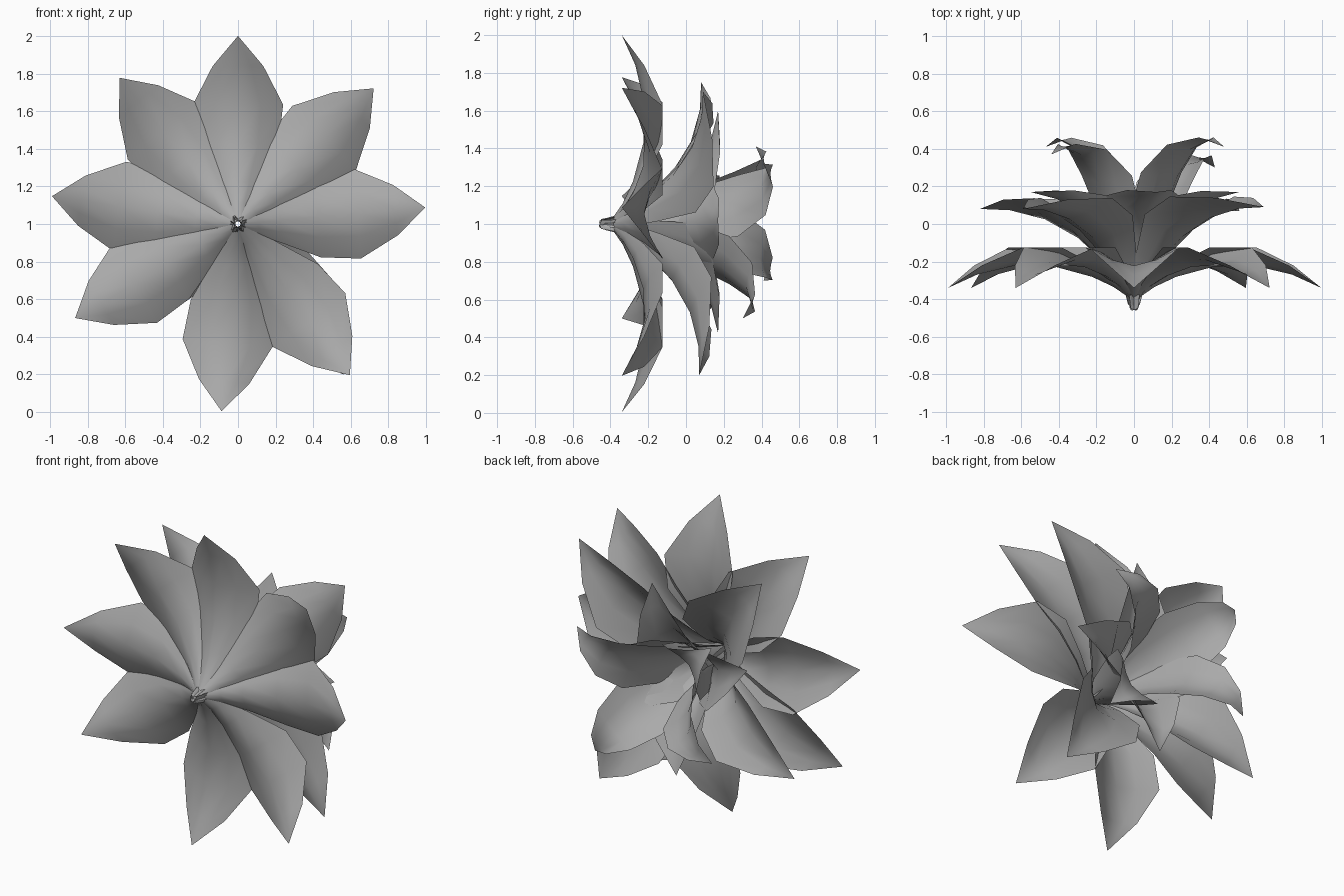
import bpy, bmesh, math
from mathutils import Vector

if "Cube" in bpy.data.objects:
    bpy.data.objects.remove(bpy.data.objects["Cube"])

# petal templates: (position along chord, half width, arch height, cup depth)
OPEN = [(0.0, 0.035, 0.0, 0.02), (0.1, 0.07, 0.07, 0.035), (0.22, 0.12, 0.125, 0.05),
        (0.43, 0.215, 0.175, 0.085), (0.644, 0.24, 0.165, 0.08),
        (0.845, 0.135, 0.095, 0.04)]
HOOKED = [(0.0, 0.03, 0.0, 0.02), (0.1, 0.06, 0.05, 0.03), (0.22, 0.1, 0.09, 0.04),
          (0.45, 0.17, 0.16, 0.06), (0.68, 0.195, 0.2, 0.065),
          (0.87, 0.15, 0.18, 0.05), (0.98, 0.07, 0.1, 0.025)]
ACROSS = [-1, -0.5, 0, 0.5, 1]

grey = bpy.data.materials.new("petal_grey")
grey.diffuse_color = (0.4, 0.4, 0.4, 1)
grey.use_nodes = True
grey.node_tree.nodes["Principled BSDF"].inputs["Base Color"].default_value = grey.diffuse_color


def petal(name, tip, base_y, stations, arch, cupping, width):
    """Cupped, arching petal running from the flower base to its tip."""
    tip = Vector(tip)
    radial = Vector((tip.x, 0, tip.z - 1)).normalized()
    side = Vector((0, 1, 0)).cross(radial)
    base = Vector((0, base_y, 1)) + radial * 0.015
    chord = tip - base
    normal = chord.normalized().cross(side)
    if normal.y < 0:
        normal = -normal
    bm = bmesh.new()
    rows = []
    for t, w, h, cup in stations:
        row = []
        for a in ACROSS:
            lift = h * arch + cup * cupping * abs(a) ** 1.6
            p = base + chord * t + side * (a * w * width) + normal * lift
            row.append(bm.verts.new(p))
        rows.append(row)
    for r0, r1 in zip(rows, rows[1:]):
        for i in range(len(ACROSS) - 1):
            bm.faces.new((r0[i], r0[i + 1], r1[i + 1], r1[i]))
    end = bm.verts.new(tip)
    for i in range(len(ACROSS) - 1):
        bm.faces.new((rows[-1][i], rows[-1][i + 1], end))
    for f in bm.faces:
        f.smooth = True
    me = bpy.data.meshes.new(name)
    bm.to_mesh(me)
    bm.free()
    me.materials.append(grey)
    ob = bpy.data.objects.new(name, me)
    bpy.context.collection.objects.link(ob)
    return ob


# outer ring: eight wide open petals, tips curling forward
for i, ang in enumerate((90, 45, 5, -53.5, -95, -150, 171.5, 129)):
    a = math.radians(ang)
    r = 1.02 if ang == 45 else 1.0
    petal(f"outer_petal_{i}", (r * math.cos(a), -0.34, 1 + r * math.sin(a)), -0.40,
          OPEN, 0.85, 1.2, 1.0)

# second ring: four raised petals on the diagonals
for i, tip in enumerate([(0.69, 0.09, 1.70), (-0.59, 0.08, 1.75),
                         (-0.82, 0.08, 0.57), (0.56, 0.07, 0.20)]):
    petal(f"second_petal_{i}", tip, -0.42, OPEN, 0.85, 1.6, 1.0)

# third ring: four shorter petals between them
for i, tip in enumerate([(0.12, 0.17, 1.60), (0.56, 0.17, 1.02),
                         (-0.05, 0.17, 0.42), (-0.55, 0.17, 1.22)]):
    petal(f"third_petal_{i}", tip, -0.45, OPEN, 0.9, 1.7, 0.88)

# inner ring: four upright petals with strongly recurved tips
for i, tip in enumerate([(0.48, 0.41, 1.32), (-0.44, 0.37, 1.41),
                         (-0.47, 0.41, 0.70), (0.43, 0.30, 0.50)]):
    petal(f"inner_petal_{i}", tip, -0.46, HOOKED, 1.0, 1.0, 1.0)
